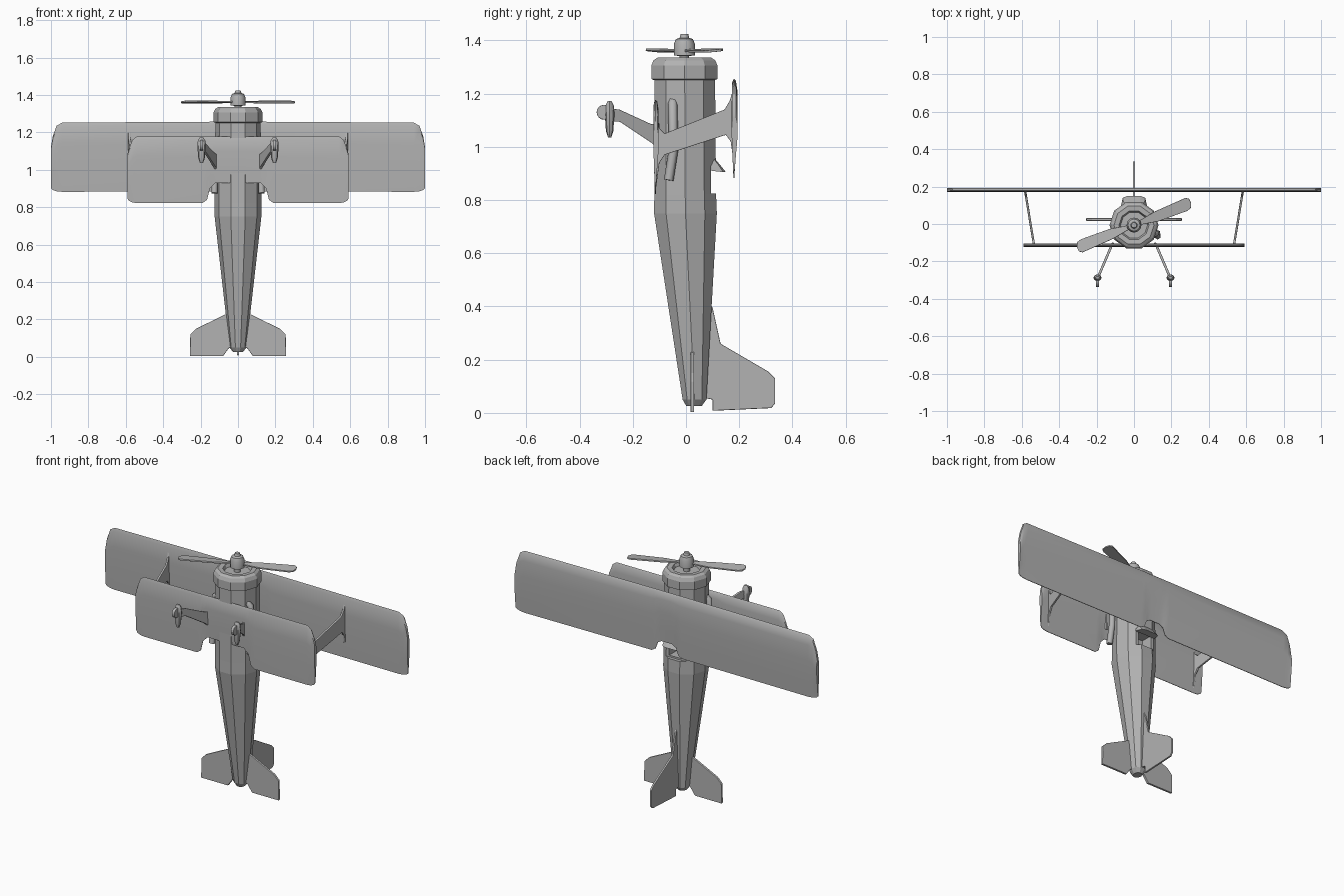
import bpy, bmesh, math
from mathutils import Vector, Matrix

grey = bpy.data.materials.new("plain grey")
grey.diffuse_color = (0.45, 0.45, 0.45, 1)


def make(name, verts, faces, bevel=0):
    me = bpy.data.meshes.new(name)
    me.from_pydata([tuple(v) for v in verts], [], faces)
    bm = bmesh.new()
    bm.from_mesh(me)
    bmesh.ops.recalc_face_normals(bm, faces=bm.faces)
    bm.to_mesh(me)
    bm.free()
    me.materials.append(grey)
    ob = bpy.data.objects.new(name, me)
    bpy.context.collection.objects.link(ob)
    if bevel:
        m = ob.modifiers.new("bevel", 'BEVEL')
        m.width, m.segments = bevel, 2
    return ob


def smooth(ob, angle=30):
    bpy.ops.object.select_all(action='DESELECT')
    ob.select_set(True)
    bpy.context.view_layer.objects.active = ob
    bpy.ops.object.shade_smooth_by_angle(angle=math.radians(angle))


def loft(name, rings):
    """Skin a list of equal-length rings and cap both ends."""
    n = len(rings[0])
    faces = [(i * n + j, i * n + (j + 1) % n, (i + 1) * n + (j + 1) % n, (i + 1) * n + j)
             for i in range(len(rings) - 1) for j in range(n)]
    faces += [tuple(range(n)), tuple((len(rings) - 1) * n + j for j in range(n))]
    return make(name, [v for r in rings for v in r], faces)


def ring(z, rx, ry, cy=0.0, n=10, cx=0.0):
    return [(cx + rx * math.cos(2 * math.pi * k / n), cy + ry * math.sin(2 * math.pi * k / n), z)
            for k in range(n)]


def plate(name, pts, thick, place, bevel=0):
    """Extrude a 2D outline; place(u, v, w) sends it into space."""
    n, h = len(pts), thick / 2
    verts = [place(u, v, w) for w in (-h, h) for u, v in pts]
    faces = [tuple(range(n)), tuple(range(n, 2 * n))]
    faces += [(j, (j + 1) % n, n + (j + 1) % n, n + j) for j in range(n)]
    return make(name, verts, faces, bevel)


def box(name, x, y, z):
    ob = plate(name, [(y[0], z[0]), (y[1], z[0]), (y[1], z[1]), (y[0], z[1])], 2 * x,
               lambda u, v, w: (w, u, v))
    ob.hide_render = True
    ob.hide_set(True)
    return ob


# Fuselage, tapering to the tail, with cockpit opening
body = loft("fuselage", [ring(0.025, 0.026, 0.03, 0.03), ring(0.05, 0.045, 0.047, 0.032),
                         ring(0.75, 0.125, 0.124, -0.002), ring(0.82, 0.125, 0.122, -0.003),
                         ring(1.27, 0.121, 0.12, -0.005)])
for cut in (box("cockpit_rim_cutter", 0.15, (0.094, 0.2), (0.825, 0.93)),
            box("cockpit_well_cutter", 0.045, (0.02, 0.2), (0.835, 0.92))):
    m = body.modifiers.new("cockpit", 'BOOLEAN')
    m.operation, m.object, m.solver = 'DIFFERENCE', cut, 'EXACT'

# Engine cowl with recessed face
loft("cowl", [ring(z, r, r, -0.006) for z, r in
              [(1.25, 0.118), (1.255, 0.131), (1.305, 0.131), (1.325, 0.122), (1.335, 0.107),
               (1.333, 0.08), (1.315, 0.072)]])

# Windscreen
loft("windscreen", [[(-0.07, 0.095, 0.91), (0.07, 0.095, 0.91), (0.06, 0.14, 0.905), (0.035, 0.15, 0.905),
                     (-0.035, 0.15, 0.905), (-0.06, 0.14, 0.905)],
                    [(-0.065, 0.095, 0.925), (0.065, 0.095, 0.925), (0.058, 0.125, 0.928),
                     (0.033, 0.13, 0.93), (-0.033, 0.13, 0.93), (-0.058, 0.125, 0.928)],
                    [(-0.05, 0.095, 0.96), (0.05, 0.095, 0.96), (0.045, 0.1, 0.96), (0.03, 0.105, 0.96),
                     (-0.03, 0.105, 0.96), (-0.045, 0.1, 0.96)]])

# Wings: thin aerofoil lofted through (x, leading z, trailing z) stations
FOIL = [(0, 0), (0.03, 0.35), (0.15, 0.6), (0.4, 0.6), (0.75, 0.3), (1, 0.08),
        (1, -0.08), (0.7, -0.25), (0.3, -0.4), (0.05, -0.3)]


def wing(name, half, y, thick):
    stations = [(-x, a, b) for x, a, b in reversed(half)] + half
    smooth(loft(name, [[(x, y + t * thick, a + (b - a) * c) for c, t in FOIL]
                       for x, a, b in stations]), 35)


wing("upper_wing", [(0.035, 1.257, 0.955), (0.06, 1.257, 0.94), (0.075, 1.257, 0.9), (0.1, 1.257, 0.885),
                    (0.94, 1.252, 0.882), (0.97, 1.235, 0.885), (0.99, 1.18, 0.892),
                    (1.0, 1.12, 0.90)], 0.18, 0.022)
wing("lower_wing", [(0.04, 1.178, 0.93), (0.12, 1.178, 0.93), (0.15, 1.178, 0.9), (0.165, 1.178, 0.84),
                    (0.19, 1.178, 0.822), (0.54, 1.178, 0.822), (0.565, 1.16, 0.825),
                    (0.585, 1.11, 0.835), (0.592, 1.08, 0.85)], -0.115, 0.02)

# Tail surfaces
plate("fin", [(0.085, 0.42), (0.1, 0.395), (0.13, 0.26), (0.31, 0.155), (0.335, 0.13), (0.335, 0.035),
              (0.32, 0.018), (0.1, 0.008), (0.1, 0.05), (0.05, 0.06), (0.05, 0.3)], 0.012,
      lambda u, v, w: (w, u, v), 0.003)
tail = [(0.02, 0.24), (0.05, 0.235), (0.225, 0.15), (0.255, 0.12), (0.257, 0.003), (0.08, 0.003),
        (0.05, 0.045), (0.02, 0.06)]
for s, side in ((1, "right"), (-1, "left")):
    plate(side + "_tailplane", tail, 0.014, lambda u, v, w: (s * u, 0.024 + w, v), 0.003)

    # Wing strut with flared feet
    plate(side + "_wing_strut",
          [(-0.112, 0.85), (-0.1, 0.94), (-0.08, 0.97), (0.15, 1.045), (0.168, 1.02), (0.175, 0.97),
           (0.178, 1.22), (0.165, 1.175), (0.145, 1.14), (-0.08, 1.05), (-0.1, 1.07), (-0.112, 1.16)],
          0.012, lambda u, v, w: (s * (0.553 + 0.165 * u + w), u, v), 0.002)

    # Undercarriage leg, wheel fairing and wheel
    plate(side + "_gear_leg", [(-0.1, 0.985), (-0.13, 1.015), (-0.25, 1.095), (-0.29, 1.095), (-0.29, 1.145),
                               (-0.25, 1.14), (-0.13, 1.085), (-0.1, 1.09)], 0.014,
          lambda u, v, w: (s * (0.07 - 0.43 * u + w), u, v), 0.003)
    fair = [(1.035, 0.008, 0.006), (1.06, 0.017, 0.014), (1.12, 0.022, 0.018),
            (1.155, 0.02, 0.016), (1.172, 0.01, 0.007)]
    smooth(loft(side + "_wheel_fairing", [ring(z, rx, ry, -0.287, 8, s * 0.195) for z, rx, ry in fair]), 40)
    plate(side + "_wheel", [(-0.308 + 0.028 * math.cos(k * math.pi / 8),
                             1.13 + 0.028 * math.sin(k * math.pi / 8)) for k in range(16)],
          0.018, lambda u, v, w: (s * 0.195 + w, u, v), 0.003)

    # Exhaust pipe along the fuselage side
    cu = bpy.data.curves.new(side + "_exhaust_pipe", 'CURVE')
    cu.dimensions, cu.bevel_depth, cu.bevel_resolution, cu.use_fill_caps = '3D', 0.018, 1, True
    sp = cu.splines.new('POLY')
    path = [(0.09, -0.05, 1.172), (0.117, -0.05, 1.155), (0.122, -0.047, 0.99), (0.126, -0.065, 0.875)]
    sp.points.add(len(path) - 1)
    for p, (x, y, z) in zip(sp.points, path):
        p.co = (s * x, y, z, 1)
    cu.materials.append(grey)
    bpy.context.collection.objects.link(bpy.data.objects.new(side + "_exhaust_pipe", cu))

# Propeller hub, shaft and two blades
smooth(loft("propeller_hub", [ring(z, r, r, -0.006, 12) for z, r in
            [(1.31, 0.018), (1.342, 0.018), (1.343, 0.04), (1.385, 0.04), (1.405, 0.032),
             (1.41, 0.018), (1.425, 0.014)]]), 35)
blade = [(0.02, -0.012), (0.05, -0.014), (0.13, -0.03), (0.29, -0.036), (0.315, -0.03), (0.328, -0.005),
         (0.326, 0.02), (0.31, 0.032), (0.13, 0.026), (0.05, 0.014), (0.02, 0.012)]
for i in range(2):
    turn = Matrix.Rotation(math.radians(22 + 180 * i), 4, 'Z') @ Matrix.Rotation(math.radians(6), 4, 'X')
    plate("propeller_blade_%d" % (i + 1), blade, 0.009,
          lambda u, v, w: turn @ Vector((u, v, w)) + Vector((0, -0.006, 1.362)), 0.002)
